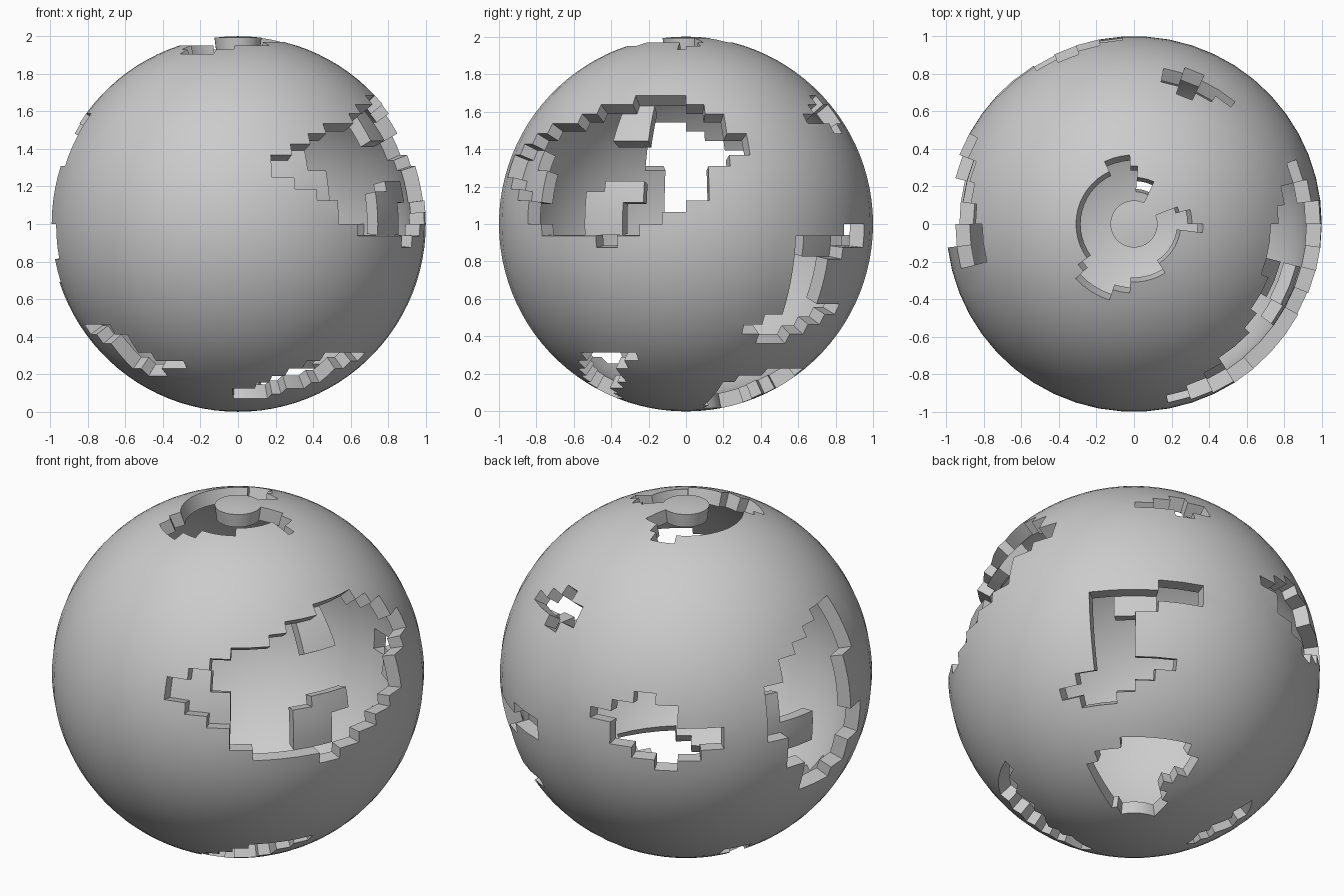
import bpy, bmesh
from math import sin, cos, pi

if "Cube" in bpy.data.objects:
    bpy.data.objects.remove(bpy.data.objects["Cube"])

ROWS, SEGS = 50, 50
LEVELS = [1.0, 0.92, 0.85]          # outer face, inner face, depth of inner fragments
solid = {(0, k, j) for k in range(ROWS) for j in range(SEGS)}


def carve(row, *spans):
    """Remove skin cells: one longitude span per row, going down."""
    for n, (a, b) in enumerate(spans):
        for j in range(a, b):
            solid.discard((0, row + n, j % SEGS))


def ledge(r0, r1, a, b):
    """Add a fragment of inner layer behind a hole."""
    solid.update((1, k, j % SEGS) for k in range(r0, r1) for j in range(a, b))


# large breach on the front right
carve(13, (-3, 0), (-5, 1), (-6, 2), (-8, 2), (-9, 3), (-10, 3), (-11, 2),
      (-11, 1), (-10, 1), (-9, 1), (-8, 0), (-8, -1), (-7, -2), (-4, -3))
ledge(18, 21, -12, -9)
ledge(20, 23, -11, -8)
ledge(13, 17, -4, -2)
ledge(22, 26, -5, -3)
ledge(21, 23, -4, -2)
# breach on the left
carve(15, (25, 27), (24, 27), (23, 27), (22, 27), (22, 27), (21, 26), (21, 26),
      (21, 26), (21, 26), (21, 26), (22, 27), (22, 27), (22, 27), (23, 26),
      (23, 26), (23, 25))
ledge(21, 25, 20, 22)
ledge(24, 27, 21, 24)
# breach on the back right, below the equator
carve(25, (8, 10), (5, 10), (5, 8), (5, 7), (5, 7), (5, 7), (5, 7), (5, 9),
      (4, 8), (3, 7), (4, 6))
ledge(25, 28, 6, 8)
# small upper breach at the back
carve(13, (9, 10), (8, 11), (7, 11), (9, 10))
# back breach on the equator
carve(20, (15, 16), (14, 17), (13, 17), (14, 19), (14, 19), (15, 18), (16, 17))
# lower front left breach
carve(34, (27, 30), (28, 31), (29, 31), (29, 32), (29, 34), (30, 32))
# lower front right breach
carve(37, (-7, -3), (-8, -4), (-9, -5), (-10, -5), (-11, -6), (-13, -8), (-13, -9))
# underside breaches
carve(39, (6, 11), (4, 12), (3, 12), (3, 11), (3, 10), (3, 11), (3, 12), (4, 12))
carve(39, (20, 22), (20, 23), (21, 23), (21, 24), (22, 25))
# ring-shaped breach round the top cap
carve(2, (9, 53), (9, 53), (12, 42), (13, 16))
carve(4, (49, 52), (49, 50))
carve(5, (30, 37), (31, 35))

# skin every exposed cell side
bm = bmesh.new()
cache = {}


def vert(l, k, j):
    j = 0 if k in (0, ROWS) else j % SEGS
    if (l, k, j) not in cache:
        r, t, p = LEVELS[l], pi * k / ROWS, 2 * pi * j / SEGS
        cache[l, k, j] = bm.verts.new((r * sin(t) * cos(p), r * sin(t) * sin(p),
                                       1 + r * cos(t)))
    return cache[l, k, j]


def face(*keys):
    vs = list(dict.fromkeys(vert(*key) for key in keys))
    if len(vs) > 2:
        bm.faces.new(vs)


for l, k, j in sorted(solid):
    m, d, e = l + 1, k + 1, j + 1
    if (l - 1, k, j) not in solid:
        face((l, k, j), (l, d, j), (l, d, e), (l, k, e))
    if (l + 1, k, j) not in solid:
        face((m, k, j), (m, k, e), (m, d, e), (m, d, j))
    if k > 0 and (l, k - 1, j) not in solid:
        face((l, k, j), (l, k, e), (m, k, e), (m, k, j))
    if d < ROWS and (l, d, j) not in solid:
        face((l, d, j), (m, d, j), (m, d, e), (l, d, e))
    if (l, k, (j - 1) % SEGS) not in solid:
        face((l, k, j), (m, k, j), (m, d, j), (l, d, j))
    if (l, k, e % SEGS) not in solid:
        face((l, k, e), (l, d, e), (m, d, e), (m, k, e))

mesh = bpy.data.meshes.new("broken_shell")
bm.to_mesh(mesh)
bm.free()
shell = bpy.data.objects.new("broken_shell", mesh)
bpy.context.collection.objects.link(shell)
bpy.context.view_layer.objects.active = shell
shell.select_set(True)
bpy.ops.object.shade_smooth_by_angle()
